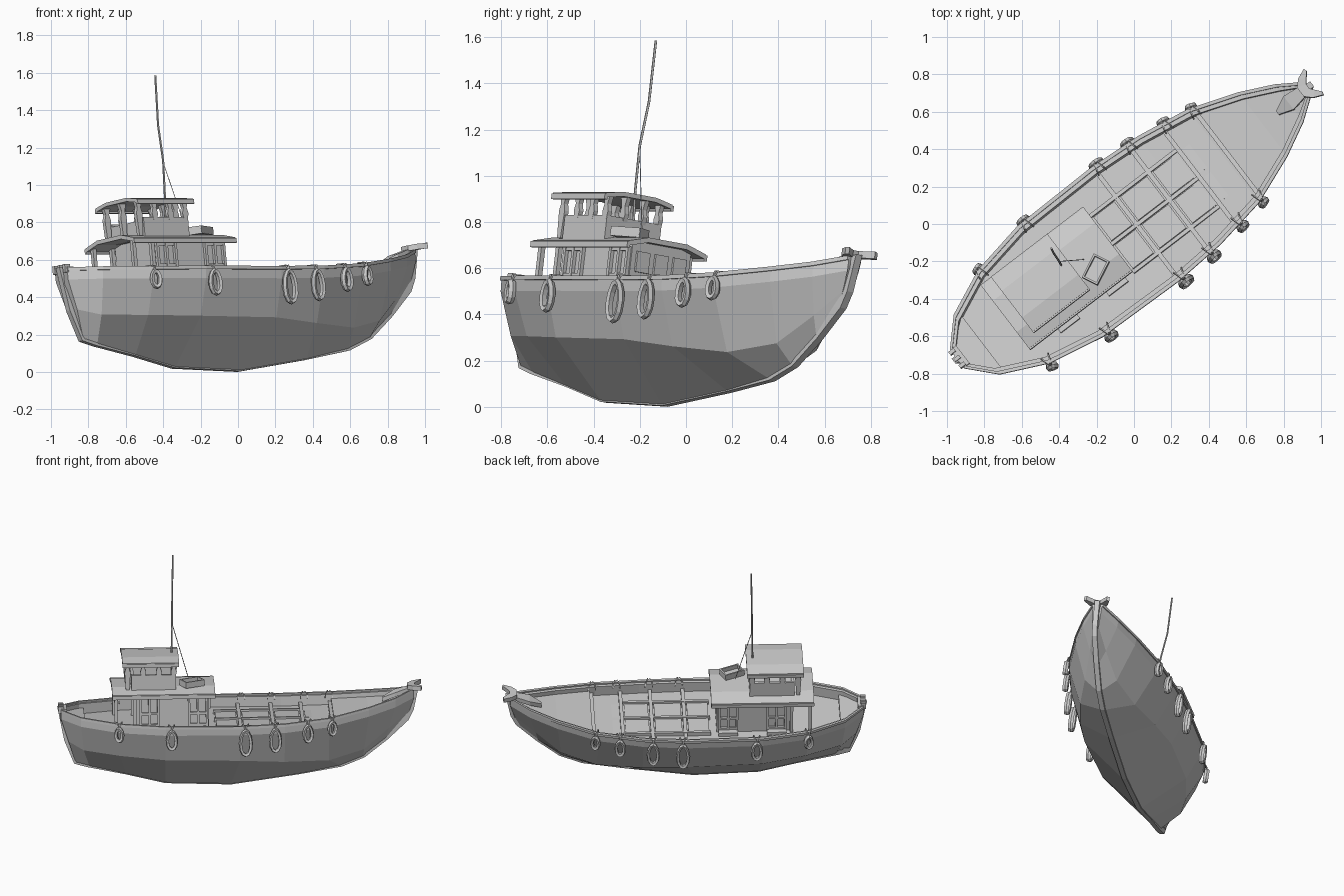
import bpy, bmesh, math
from mathutils import Matrix, Vector

if "Cube" in bpy.data.objects:
    bpy.data.objects.remove(bpy.data.objects["Cube"])

# Boat frame: u forward, v to port, z up; then heeled and turned into place
POSE = (Matrix.Rotation(math.radians(37.4), 4, 'Z') @ Matrix.Translation((0, -.078, .002))
        @ Matrix.Rotation(-.145, 4, 'X'))


def finish(name, bm, pose=True):
    if pose:
        bm.transform(POSE)
    bmesh.ops.recalc_face_normals(bm, faces=bm.faces)
    me = bpy.data.meshes.new(name)
    bm.to_mesh(me)
    bm.free()
    ob = bpy.data.objects.new(name, me)
    bpy.context.collection.objects.link(ob)
    return ob


def loft(bm, rings, closed=True, caps=True):
    vs = [[bm.verts.new(p) for p in r] for r in rings]
    n = len(rings[0])
    for a, b in zip(vs, vs[1:]):
        for i in range(n if closed else n - 1):
            j = (i + 1) % n
            bm.faces.new((a[i], a[j], b[j], b[i]))
    if caps:
        bm.faces.new(vs[0])
        bm.faces.new(vs[-1])


def box(bm, u0, u1, v0, v1, z0, z1, turn=0):
    c = Vector(((u0 + u1) / 2, (v0 + v1) / 2, (z0 + z1) / 2))
    m = Matrix.Translation(c) @ Matrix.Rotation(turn, 4, 'Z') @ Matrix.Diagonal((u1 - u0, v1 - v0, z1 - z0, 1))
    bmesh.ops.create_cube(bm, size=1, matrix=m)


def rod(bm, pts, r, sides=5):
    pts = [Vector(p) for p in pts]
    rings = []
    for i, p in enumerate(pts):
        d = (pts[min(i + 1, len(pts) - 1)] - pts[max(i - 1, 0)]).normalized()
        a = d.orthogonal().normalized() if i == 0 else (a - d * a.dot(d)).normalized()
        b = d.cross(a)
        rings.append([p + r * (math.cos(t) * a + math.sin(t) * b)
                      for t in (2 * math.pi * k / sides for k in range(sides))])
    loft(bm, rings)


# Hull stations: sheer (u, half beam, z), chine (u, half beam, z), keel (u, z)
ST = [(-1.19, .055, .545, -1.14, .045, .33, -1.09, .17),
      (-1.06, .195, .53, -1.04, .125, .29, -1.0, .145),
      (-.81, .31, .515, -.80, .22, .275, -.75, .085),
      (-.50, .37, .508, -.50, .29, .26, -.49, .02),
      (0, .38, .505, 0, .30, .25, -.05, .003),
      (.30, .36, .51, .30, .26, .225, .40, .065),
      (.60, .31, .53, .60, .19, .21, .685, .12),
      (.87, .21, .57, .84, .11, .26, .836, .18),
      (1.05, .12, .605, 1.01, .055, .39, .99, .30),
      (1.18, .03, .645, 1.15, .02, .50, 1.13, .43)]


def sheer(u):
    for a, b in zip(ST, ST[1:]):
        if u <= b[0]:
            t = (u - a[0]) / (b[0] - a[0])
            return a[1] + t * (b[1] - a[1]), a[2] + t * (b[2] - a[2])
    return ST[-1][1], ST[-1][2]


# Hull with upper strake, rail cap, bulwark and deck
bm = bmesh.new()
rings = []
for us, hb, zs, uc, hc, zc, uk, zk in ST:
    inn = max(hb - .035, .008)
    half = [(us, hb * .5 + .004 if hb < .02 else inn * .5, zs - .07), (us, inn, zs - .07), (us, inn, zs),
            (us, hb, zs), (us, hb * .985, zs - .055), (uc, hc, zc), (uk, .012, zk)]
    rings.append(half + [(p[0], -p[1], p[2]) for p in reversed(half)])
loft(bm, rings)
finish("hull", bm)

# Keel, stem and sternpost as one swept timber
bm = bmesh.new()
line = ([(-1.20, .56), (-1.155, .33)] + [(s[6], s[7]) for s in ST] + [(1.165, .5), (1.2, .66)])
rings = []
for u, z in line:
    c = Vector((u * .4, .45))
    d = (c - Vector((u, z))).normalized()
    i, o = Vector((u, z)) + d * .04, Vector((u, z)) - d * (.012 if z > .1 else .002)
    rings.append([(o.x, -.017, o.y), (o.x, .017, o.y), (i.x, .02, i.y), (i.x, -.02, i.y)])
loft(bm, rings)
finish("keel_and_stem", bm)

# Raised rail moulding along each side
bm = bmesh.new()
for s in (1, -1):
    loft(bm, [[(t[0], s * (t[1] + a), t[2] + b) for a, b in
               ((-.012, -.008), (.008, -.008), (.008, .01), (-.012, .01))] for t in ST])
finish("rail_moulding", bm)

# Raised fore and aft decks
for name, us in (("foredeck", (.635, .75, .87, 1.05, 1.15)), ("aft_deck", (-1.16, -1.1, -1.03))):
    bm = bmesh.new()
    rings = []
    for u in us:
        hb, z = sheer(u)
        w = max(hb - .03, .01)
        rings.append([(u, -w, z - .075), (u, w, z - .075), (u, w, z - .03), (u, -w, z - .03)])
    loft(bm, rings)
    finish(name, bm)

# Hatch beams, covers
bm = bmesh.new()
for u in (.01, .23, .43, .625):
    hb, z = sheer(u)
    box(bm, u - .012, u + .012, .03 - hb, hb - .03, z - .075, z - .045)
for v in (-.19, 0, .19):
    box(bm, -.16, .43, v - .01, v + .01, .43, .463)
finish("hatch_beams", bm)
bm = bmesh.new()
for u0, u1 in ((-.15, -.01), (.03, .21), (.25, .41), (.45, .60)):
    for s in (-1, 1):
        box(bm, u0, u1, min(s * .015, s * .175), max(s * .015, s * .175), .43, .453)
finish("hatch_covers", bm)

# Bow crescent on a flared block
bm = bmesh.new()
out = [(1.225, .088), (1.17, .065), (1.135, .03)]
inn = [(1.23, .07), (1.205, .04), (1.185, .014)]
o = out + [(u, -v) for u, v in reversed(out)]
i = inn + [(u, -v) for u, v in reversed(inn)]
loft(bm, [[(a[0], a[1], .645 + abs(a[1]) * .1), (b[0], b[1], .65 + abs(b[1]) * .1),
           (b[0], b[1], .68 + abs(b[1]) * .1), (a[0], a[1], .675 + abs(a[1]) * .1)] for a, b in zip(o, i)])
finish("bow_crescent", bm)
bm = bmesh.new()
loft(bm, [[(u, -w, z - .03), (u, w, z - .03), (u, w, z), (u, -w, z)] for u, w, z in
          ((.97, .012, .59), (1.05, .045, .63), (1.15, .03, .66))])
finish("bow_block", bm)
bm = bmesh.new()
box(bm, -1.19, -1.15, -.06, .06, .53, .56)
for v in (-.045, 0, .045):
    box(bm, -1.205, -1.17, v - .01, v + .01, .53, .575)
finish("stern_block", bm)


# Cambered roof slab
def roof(name, u0, u1, hw, edge, rise, th):
    bm = bmesh.new()
    prof = [(-hw, edge), (-hw * .5, edge + rise * .8), (hw * .5, edge + rise * .8), (hw, edge)]
    loft(bm, [[(u, v, z) for v, z in prof] + [(u, v, z - th) for v, z in reversed(prof)] for u in (u0, u1)])
    for s in (-1, 1):
        box(bm, u0, u1, s * hw - .008, s * hw + .008, edge - th - .008, edge - .004)
    finish(name, bm)


roof("lower_roof", -.85, -.16, .212, .695, .035, .022)
roof("upper_roof", -.78, -.40, .182, .908, .022, .02)

# Lower cabin, with door frames, panes and sills on both sides
bm = bmesh.new()
box(bm, -.69, -.2, -.16, .16, .42, .705)
finish("lower_cabin", bm)
bm = bmesh.new()
for s in (-1, 1):
    for uc in (-.6, -.275):
        for du in (-.06, 0, .06):
            box(bm, uc + du - .008, uc + du + .008, s * .165 - .012, s * .165 + .012, .46, .675)
        for z in (.47, .55, .665):
            box(bm, uc - .06, uc + .06, s * .165 - .009, s * .165 + .009, z - .008, z + .008)
finish("door_frames", bm)
bm = bmesh.new()
for s in (-1, 1):
    for uc in (-.6, -.275):
        box(bm, uc - .065, uc + .065, s * .19 - .025, s * .19 + .025, .43, .462)
finish("door_sills", bm)
bm = bmesh.new()
for v in (-.1, 0, .1):
    box(bm, -.205, -.19, v - .035, v + .035, .57, .66)
finish("front_windows", bm)

# Aft posts under the roof overhang
bm = bmesh.new()
for s in (-1, 1):
    for u in (-.825, -.7):
        box(bm, u - .011, u + .011, s * .175 - .011, s * .175 + .011, .43, .70)
finish("aft_posts", bm)

# Wheelhouse: low wall and waisted posts carrying the upper roof
bm = bmesh.new()
for s in (-1, 1):
    box(bm, -.72, -.42, s * .14 - .01, s * .14 + .01, .70, .815)
box(bm, -.44, -.42, -.15, .15, .70, .815)
box(bm, -.72, -.70, -.15, .15, .70, .80)
finish("wheelhouse_wall", bm)
bm = bmesh.new()
spots = [(u, s * .14) for u in (-.745, -.64, -.535, -.435) for s in (-1, 1)]
spots += [(-.43, v) for v in (-.05, .05)] + [(-.745, 0)]
for u, v in spots:
    loft(bm, [[(u - w, v - .011, z), (u + w, v - .011, z), (u + w, v + .011, z), (u - w, v + .011, z)]
              for z, w in ((.715 if u < -.7 else .80, .012), (.835, .02), (.865, .011), (.905, .022))])
finish("wheelhouse_posts", bm)

# Open tray on the lower roof
bm = bmesh.new()
tray = Matrix.Translation((-.31, -.10, .735)) @ Matrix.Rotation(.45, 4, 'Z')
box(bm, -.07, .07, -.045, .045, -.012, 0)
for s in (-1, 1):
    box(bm, -.07, .07, s * .041 - .005, s * .041 + .005, -.01, .03)
    box(bm, s * .066 - .005, s * .066 + .005, -.045, .045, -.01, .03)
bm.transform(tray)
finish("roof_tray", bm)

# Mast and stay (already in final position)
bm = bmesh.new()
rod(bm, [(-.385, -.23, .74), (-.39, -.22, .93), (-.40, -.20, 1.13), (-.427, -.16, 1.32), (-.442, -.13, 1.585)], .006)
finish("mast", bm, False)
bm = bmesh.new()
rod(bm, [(-.40, -.20, 1.12), (-.27, -.19, .74)], .0025, 4)
finish("mast_stay", bm, False)

# Hanging tyre fenders with rope slings, both sides
for k, (u, h, w) in enumerate(((-.81, .056, .038), (-.46, .075, .045), (.035, .098, .052),
                               (.235, .09, .048), (.455, .068, .042), (.62, .056, .038))):
    hb, zs = sheer(u)
    for s in (1, -1):
        side = "port" if s > 0 else "starboard"
        slope = (sheer(u + .05)[0] - sheer(u - .05)[0]) / .1
        m = Matrix.Translation((u, s * (hb + .02), zs - .005 - h)) @ Matrix.Rotation(s * math.atan(slope), 4, 'Z')
        bm = bmesh.new()
        rings = []
        for a in range(13):
            t = 2 * math.pi * a / 12
            p = .75 + .25 * abs(math.sin(t / 2 - math.pi / 4))
            rings.append([m @ Vector(((w - .012 + du) * math.cos(t) * p, dv, (h - .012 + du) * math.sin(t)))
                          for du, dv in ((.012, 0), (.005, .017), (-.012, .012), (-.012, -.012), (.005, -.017))])
        loft(bm, rings, caps=False)
        bmesh.ops.remove_doubles(bm, verts=bm.verts, dist=1e-5)
        finish(f"fender_{side}_{k + 1}", bm)
        bm = bmesh.new()
        for du in (-.025, .025):
            rod(bm, [(u + du, s * (hb - .045), zs - .02), (u + du * .8, s * (hb - .03), zs + .014),
                     (u + du * .3, s * (hb + .012), zs + .012), (u, s * (hb + .02), zs - .02)], .005, 4)
        finish(f"fender_rope_{side}_{k + 1}", bm)
